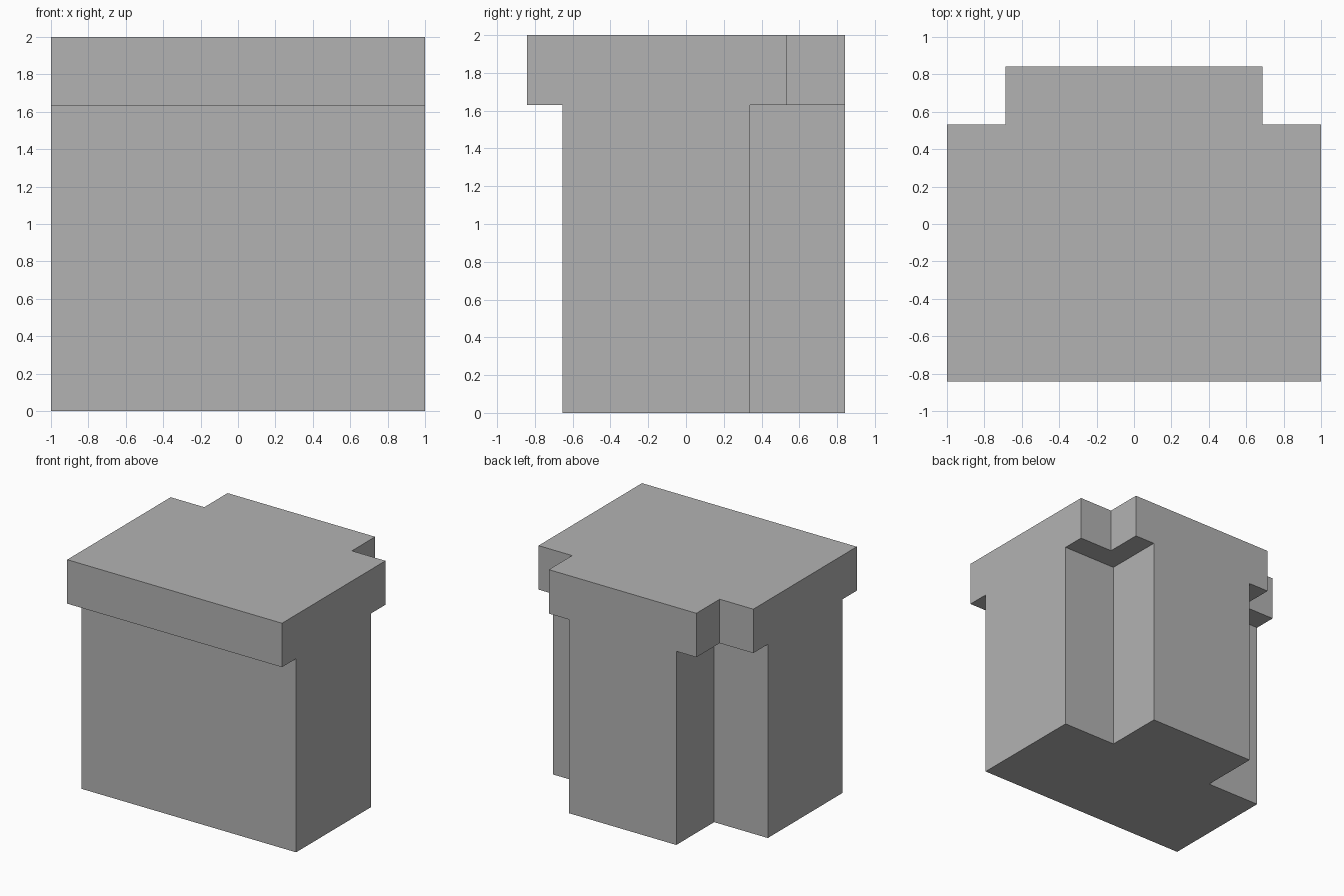
import bpy
import bmesh

if "Cube" in bpy.data.objects:
    bpy.data.objects.remove(bpy.data.objects["Cube"], do_unlink=True)

grey = bpy.data.materials.new("plain grey")
grey.use_nodes = True
colour = (0.45, 0.45, 0.45, 1.0)
grey.diffuse_color = colour
grey.node_tree.nodes["Principled BSDF"].inputs["Base Color"].default_value = colour


def t_prism(name, front, step, back, half, z0, z1):
    """Upright prism with a T-shaped plan, 2 wide, with a narrower rear section."""
    right = [(1, front), (1, step), (half, step), (half, back)]
    outline = right + [(-x, y) for x, y in reversed(right)]
    bm = bmesh.new()
    base = bm.faces.new([bm.verts.new((x, y, z0)) for x, y in outline])
    top = bmesh.ops.extrude_face_region(bm, geom=[base], use_keep_orig=True)
    verts = [g for g in top["geom"] if isinstance(g, bmesh.types.BMVert)]
    bmesh.ops.translate(bm, vec=(0, 0, z1 - z0), verts=verts)
    bmesh.ops.recalc_face_normals(bm, faces=bm.faces)
    mesh = bpy.data.meshes.new(name)
    bm.to_mesh(mesh)
    bm.free()
    mesh.materials.append(grey)
    obj = bpy.data.objects.new(name, mesh)
    bpy.context.collection.objects.link(obj)
    return obj


# Tall lower body and the overhanging slab on top
body = t_prism("body", -0.655, 0.34, 0.843, 0.5, 0, 1.63)
slab = t_prism("top_slab", -0.843, 0.533, 0.843, 0.687, 1.63, 2)

# Fuse both into one clean solid
union = body.modifiers.new("join slab", "BOOLEAN")
union.operation = "UNION"
union.solver = "EXACT"
union.object = slab
bpy.context.view_layer.objects.active = body
body.select_set(True)
bpy.ops.object.modifier_apply(modifier=union.name)
bpy.data.objects.remove(slab, do_unlink=True)

# Merge flush faces
bm = bmesh.new()
bm.from_mesh(body.data)
bmesh.ops.remove_doubles(bm, verts=bm.verts, dist=0.0001)
bmesh.ops.dissolve_limit(bm, angle_limit=0.01, verts=bm.verts, edges=bm.edges)
bm.to_mesh(body.data)
bm.free()
body.name = "stepped_block"
